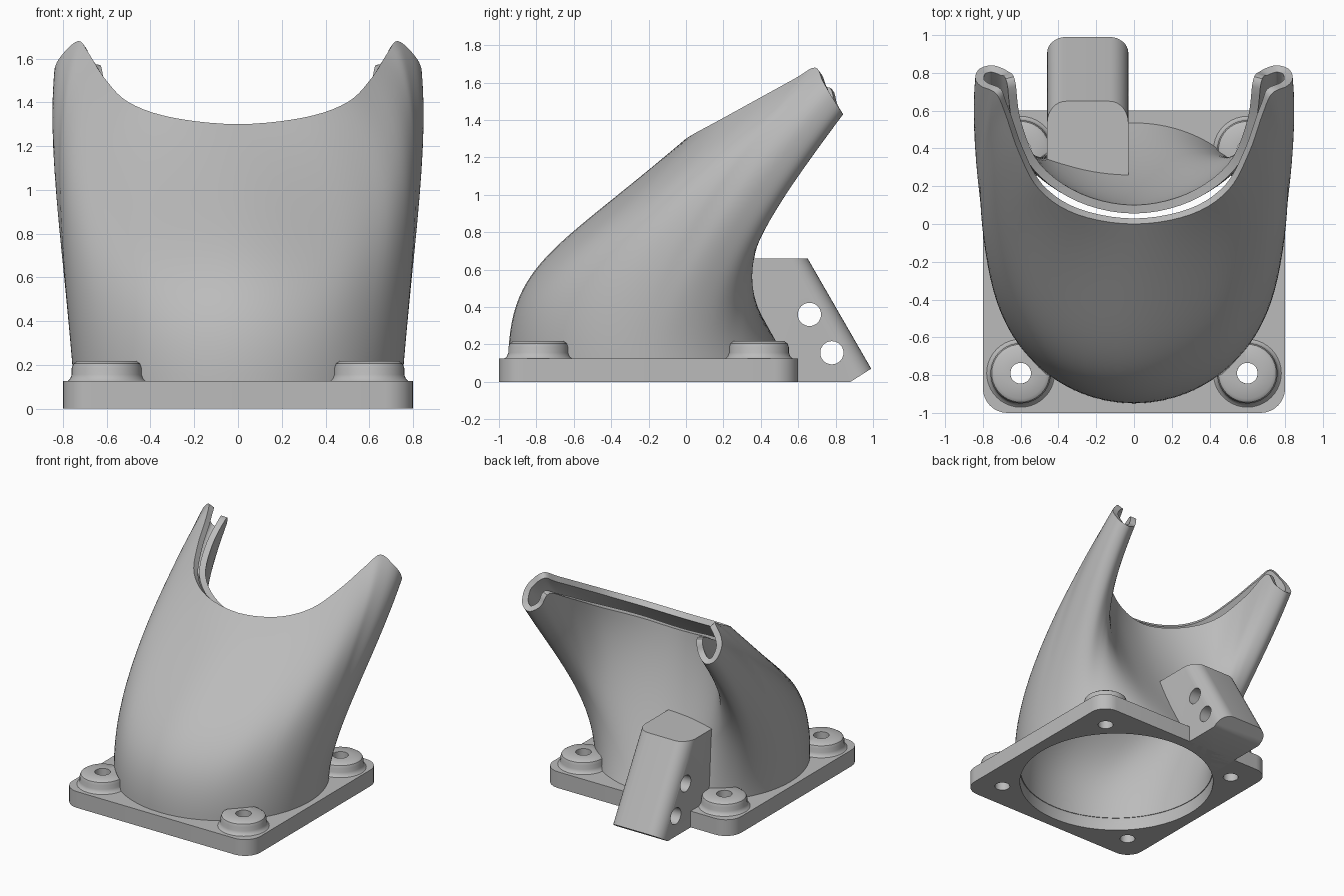
import bpy, bmesh, math
from mathutils import Vector, Matrix

if "Cube" in bpy.data.objects:
    bpy.data.objects.remove(bpy.data.objects["Cube"], do_unlink=True)

grey = bpy.data.materials.new("light grey plastic")
grey.use_nodes = True
colour = (0.5, 0.5, 0.5, 1)
grey.diffuse_color = colour
grey.node_tree.nodes["Principled BSDF"].inputs["Base Color"].default_value = colour


def finish(name, bm, recalc=True):
    if recalc:
        bmesh.ops.recalc_face_normals(bm, faces=bm.faces)
    mesh = bpy.data.meshes.new(name)
    bm.to_mesh(mesh)
    bm.free()
    mesh.materials.append(grey)
    obj = bpy.data.objects.new(name, mesh)
    bpy.context.collection.objects.link(obj)
    return obj


def activate(obj):
    bpy.ops.object.select_all(action='DESELECT')
    obj.select_set(True)
    bpy.context.view_layer.objects.active = obj


def smooth(obj):
    activate(obj)
    bpy.ops.object.shade_smooth_by_angle(angle=math.radians(35))


def cut(obj, cutter):
    mod = obj.modifiers.new("cut", 'BOOLEAN')
    mod.operation = 'DIFFERENCE'
    mod.solver = 'EXACT'
    mod.object = cutter
    activate(obj)
    bpy.ops.object.modifier_apply(modifier=mod.name)


def skin(bm, rings):
    rows = [[bm.verts.new(p) for p in ring] for ring in rings]
    n = len(rows[0])
    for low, high in zip(rows, rows[1:]):
        for i in range(n):
            j = (i + 1) % n
            bm.faces.new((low[i], low[j], high[j], high[i]))
    return rows


def cylinder(name, radius, depth, matrix):
    bm = bmesh.new()
    bmesh.ops.create_cone(bm, cap_ends=True, segments=32, radius1=radius,
                          radius2=radius, depth=depth, matrix=matrix)
    obj = finish(name, bm)
    obj.hide_render = True
    return obj


MID_Y, RADIUS = -0.2, 0.75

# Duct: base angle, point on the slotted rim, and handle below that point
KEYS = [
    (-90, 0, 0, 1.3, 0, -.7, .7),
    (-62, .3, .05, 1.33, .52, -.52, .72),
    (-40, .5, .18, 1.4, .76, -.2, .9),
    (-22, .61, .38, 1.51, .86, .08, 1.12),
    (-8, .68, .58, 1.62, .9, .32, 1.3),
    (0, .73, .69, 1.68, .9, .4, 1.32),
    (8, .81, .73, 1.61, .9, .42, 1.2),
    (17, .84, .77, 1.54, .88, .42, 1.08),
    (26, .82, .82, 1.46, .84, .43, .95),
    (33, .75, .84, 1.43, .77, .43, .88),
    (40, .67, .81, 1.48, .69, .4, .88),
    (46, .63, .76, 1.57, .65, .38, .92),
    (56, .6, .55, 1.46, .6, .32, .9),
    (68, .5, .32, 1.33, .5, .24, .88),
    (79, .28, .16, 1.25, .28, .17, .86),
    (90, 0, .1, 1.21, 0, .15, .85),
]


def ghost(end, inner):
    # Mirror image of a key across the centre plane
    g = list(inner)
    g[0] = 2 * end[0] - inner[0]
    g[1], g[4] = -inner[1], -inner[4]
    return g


def column(key, steps=26):
    a = math.radians(key[0])
    s = math.sin(a)
    p0 = Vector((RADIUS * math.cos(a), MID_Y + RADIUS * s, 0.1))
    p1 = p0 + Vector((0.03 * math.cos(a), -0.23 * max(s, 0) ** 4, 0.46 - 0.08 * s))
    p3, p2 = Vector(key[1:4]), Vector(key[4:7])
    pts = []
    for k in range(steps + 1):
        t = k / steps
        u = 1 - t
        pts.append(u**3 * p0 + 3 * u * u * t * p1 + 3 * u * t * t * p2 + t**3 * p3)
    return pts


padded = [ghost(KEYS[0], KEYS[1])] + KEYS + [ghost(KEYS[-1], KEYS[-2])]
columns = []
SUB = 5
for i in range(1, len(padded) - 2):
    for k in range(SUB):
        t = k / SUB
        columns.append(column([
            0.5 * (2 * b + (c - a) * t + (2*a - 5*b + 4*c - d) * t*t + (3*b - a - 3*c + d) * t**3)
            for a, b, c, d in zip(*padded[i - 1:i + 3])]))
columns.append(column(KEYS[-1]))
columns += [[Vector((-p.x, p.y, p.z)) for p in col] for col in columns[-2:0:-1]]
bm = bmesh.new()
skin(bm, list(zip(*columns)))
duct = finish("duct", bm, recalc=False)
shell = duct.modifiers.new("wall", 'SOLIDIFY')
shell.thickness = 0.045
shell.offset = -1
activate(duct)
bpy.ops.object.modifier_apply(modifier=shell.name)
smooth(duct)

# Cutter for the air passage
bm = bmesh.new()
rings = []
for y, z in ((MID_Y, -.1), (MID_Y, .12), (-.43, .5), (-.5, .7)):
    rings.append([(0.71 * math.cos(i * math.tau / 96), y + 0.71 * math.sin(i * math.tau / 96), z)
                  for i in range(96)])
rows = skin(bm, rings)
bm.faces.new(rows[0][::-1])
bm.faces.new(rows[-1])
passage = finish("passage_cutter", bm)
passage.hide_render = True
cutters = [passage]

# Base plate with rounded corners
bm = bmesh.new()
bmesh.ops.create_cube(bm, size=1, matrix=Matrix.Translation((0, MID_Y, 0.0625))
                      @ Matrix.Diagonal((1.6, 1.6, 0.125, 1)))
upright = [e for e in bm.edges if abs(e.verts[0].co.z - e.verts[1].co.z) > 0.1]
bmesh.ops.bevel(bm, geom=upright, offset=0.13, segments=8, profile=0.5, affect='EDGES')
plate = finish("base_plate", bm)
cut(plate, passage)

# Screw bosses with flared feet
BOSS = [(.055, .06), (.18, .06), (.18, .125), (.168, .135), (.16, .155), (.16, .185),
        (.153, .205), (.135, .217), (.055, .217)]
for side, x in (("left", 0.6), ("right", -0.6)):
    for end, y in (("front", MID_Y - 0.59), ("back", MID_Y + 0.59)):
        bm = bmesh.new()
        skin(bm, [[(x + r * math.cos(a), y + r * math.sin(a), z) for r, z in BOSS]
                  for a in (i * math.tau / 40 for i in range(41))])
        bmesh.ops.remove_doubles(bm, verts=bm.verts, dist=0.0001)
        boss = finish(f"screw_boss_{end}_{side}", bm)
        cut(boss, passage)
        smooth(boss)
        hole = cylinder("screw_cutter", 0.055, 0.6, Matrix.Translation((x, y, 0)))
        cut(plate, hole)
        cutters.append(hole)
smooth(plate)

# Slanted mounting bracket with rounded outer edges
PROFILE = [(.24, .66), (.24, .5), (.36, .12), (.36, 0), (.88, 0), (.99, .07), (.65, .66)]
bm = bmesh.new()
face = bm.faces.new([bm.verts.new((-0.46, y, z)) for y, z in PROFILE])
new = bmesh.ops.extrude_face_region(bm, geom=[face])["geom"]
bmesh.ops.translate(bm, vec=(0.43, 0, 0),
                    verts=[v for v in new if isinstance(v, bmesh.types.BMVert)])
bm.normal_update()
slant = [e for e in bm.edges
         if all(v.co.y > 0.6 and 0.05 < v.co.z for v in e.verts)
         and abs(e.verts[0].co.z - e.verts[1].co.z) > 0.3]
bmesh.ops.recalc_face_normals(bm, faces=bm.faces)
bmesh.ops.bevel(bm, geom=slant, offset=0.1, segments=8, profile=0.5, affect='EDGES')
bracket = finish("mounting_bracket", bm)
cut(bracket, passage)
for y, z in ((.66, .36), (.78, .155)):
    pin = cylinder("pin_cutter", 0.062, 1, Matrix.Translation((-0.25, y, z))
                   @ Matrix.Rotation(math.pi / 2, 4, 'Y'))
    cut(bracket, pin)
    cutters.append(pin)
smooth(bracket)

for c in cutters:
    bpy.data.objects.remove(c, do_unlink=True)
